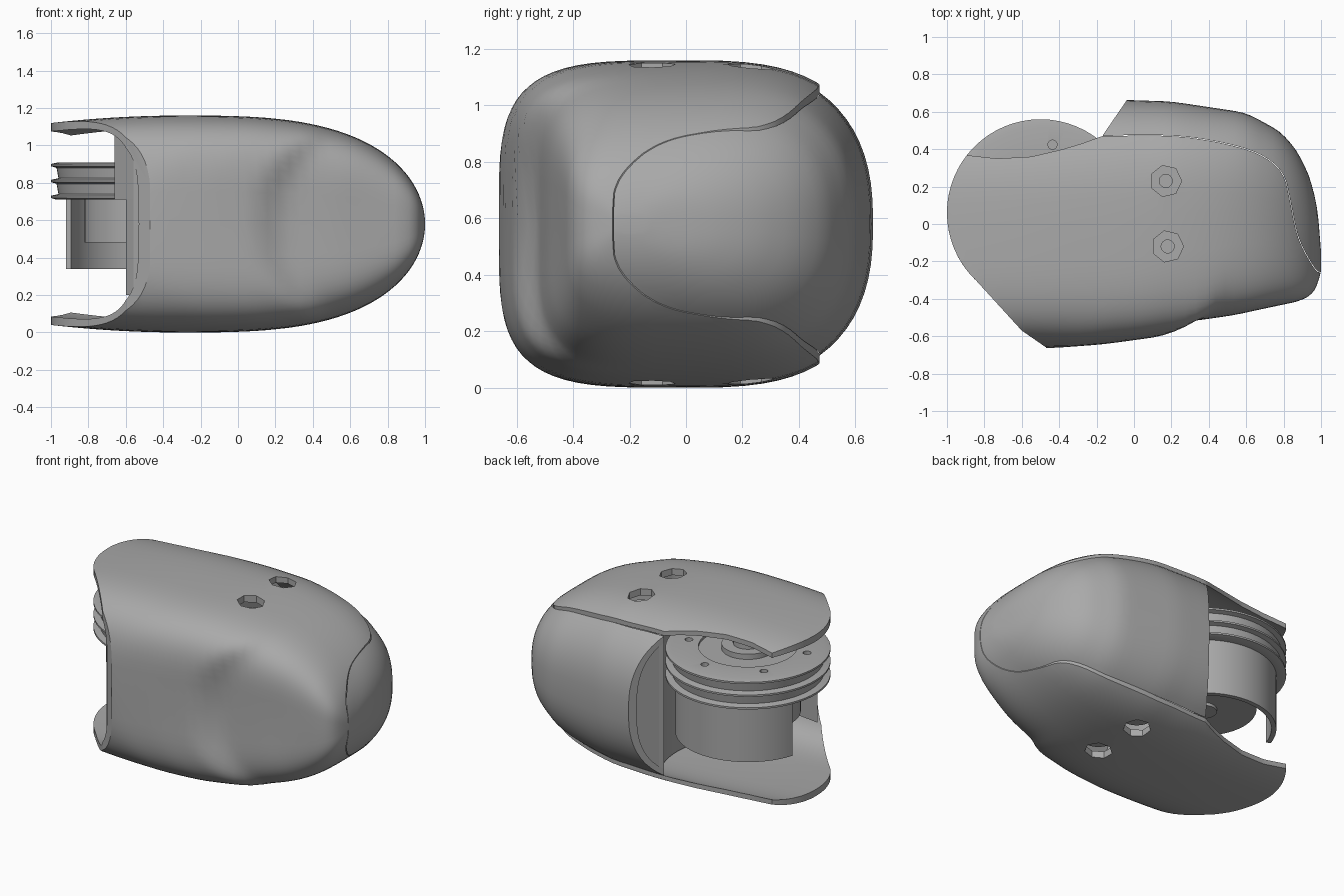
import bpy, bmesh, math
from math import sin, cos, pi, radians

cube = bpy.data.objects.get("Cube")
if cube:
    bpy.data.objects.remove(cube, do_unlink=True)

grey = bpy.data.materials.new("plain_grey")
grey.use_nodes = True
grey.diffuse_color = (0.4, 0.4, 0.4, 1)
grey.node_tree.nodes["Principled BSDF"].inputs["Base Color"].default_value = (0.4, 0.4, 0.4, 1)

MID = 0.58              # height of the symmetry plane
HUB = (-0.5, 0.06)      # axis of the pulley and motor


def make(name, bm):
    bmesh.ops.recalc_face_normals(bm, faces=bm.faces)
    mesh = bpy.data.meshes.new(name)
    bm.to_mesh(mesh)
    bm.free()
    mesh.materials.append(grey)
    ob = bpy.data.objects.new(name, mesh)
    bpy.context.collection.objects.link(ob)
    return ob


def activate(ob):
    bpy.ops.object.select_all(action='DESELECT')
    ob.select_set(True)
    bpy.context.view_layer.objects.active = ob


def boolean(ob, tool, operation):
    mod = ob.modifiers.new("cut", 'BOOLEAN')
    mod.operation, mod.solver, mod.object = operation, 'EXACT', tool
    activate(ob)
    bpy.ops.object.modifier_apply(modifier=mod.name)
    bpy.data.objects.remove(tool, do_unlink=True)


def smooth(ob, angle=30):
    activate(ob)
    bpy.ops.object.shade_smooth_by_angle(angle=radians(angle))


def prism(name, outline, z0, z1):
    bm = bmesh.new()
    face = bm.faces.new([bm.verts.new((x, y, z0)) for x, y in outline])
    top = bmesh.ops.extrude_face_region(bm, geom=[face])["geom"]
    for v in top:
        if isinstance(v, bmesh.types.BMVert):
            v.co.z = z1
    return make(name, bm)


def lathe(name, profile, centre, start=0, sweep=360, steps=64):
    """Turn a closed (radius, height) profile about a vertical axis."""
    bm = bmesh.new()
    full = sweep == 360
    rings = []
    for i in range(steps if full else steps + 1):
        a = radians(start + sweep * i / steps)
        rings.append([bm.verts.new((centre[0] + r * cos(a), centre[1] + r * sin(a), z))
                      for r, z in profile])
    n = len(profile)
    for i in range(steps):
        a, b = rings[i], rings[(i + 1) % len(rings)]
        for j in range(n):
            k = (j + 1) % n
            bm.faces.new((a[j], a[k], b[k], b[j]))
    if not full:
        bm.faces.new(rings[0])
        bm.faces.new(rings[-1])
    bmesh.ops.remove_doubles(bm, verts=bm.verts, dist=1e-5)
    return make(name, bm)


def lerp(table, x):
    if x <= table[0][0]:
        return table[0][1]
    for (x0, y0), (x1, y1) in zip(table, table[1:]):
        if x <= x1:
            return y0 + (y1 - y0) * (x - x0) / (x1 - x0)
    return table[-1][1]


def soft(table, x):
    w = min(0.05, max(0.0, 1 - x) * 0.5)
    return sum(lerp(table, x + w * k / 3) for k in range(-3, 4)) / 7


def round_off(path):
    """Cut the corners of an open path twice, keeping its ends."""
    for _ in range(2):
        cut = [path[0]]
        for (ax, ay), (bx, by) in zip(path, path[1:]):
            cut += [(ax + (bx - ax) * t, ay + (by - ay) * t) for t in (0.25, 0.75)]
        path = cut + [path[-1]]
    return path


FRONT = [(-1.1, -0.645), (-0.47, -0.665), (-0.2, -0.645), (0.09, -0.605), (0.2, -0.53),
         (0.5, -0.49), (0.9, -0.41), (0.96, -0.37), (0.985, -0.31), (1, -0.25)]
BACK = [(-1.1, 0.62), (-0.1, 0.665), (0.2, 0.655), (0.6, 0.595), (0.8, 0.485),
        (0.92, 0.32), (0.98, 0.1), (1, -0.15)]


def half_height(x):
    if x < -0.3:
        return MID - 0.04 * ((x + 0.3) / 0.7) ** 2
    return MID * math.sqrt(max(0, 1 - ((x + 0.3) / 1.3) ** 3))


def loft(name, x0, x1, inset, front_power, back_power, stations=44, segs=72):
    """Rounded body lofted along x; a higher power gives a squarer side."""
    bm = bmesh.new()
    rings = []
    for i in range(stations + 1):
        x = x0 + (x1 - x0) * sin(i / stations * pi / 2)
        h = half_height(x) - inset
        back = soft(BACK, x) - inset
        mid = (soft(FRONT, x) + back) / 2
        lag = 0.35 * min(1, max(0, (0.9 - x) / 0.5))    # curves the front hollow's edge
        ring = []
        for j in range(segs):
            a = 2 * pi * j / segs
            c, s = cos(a), sin(a)
            n = back_power if c > 0 else front_power
            w = math.copysign(abs(s) ** (2 / n), s)
            front = soft(FRONT, x - lag * w * w) + inset
            reach = (back - mid) if c > 0 else (mid - front)
            y = mid + reach * math.copysign(abs(c) ** (2 / n), c)
            ring.append(bm.verts.new((x, y, MID + h * w)))
        rings.append(ring)
    for a, b in zip(rings, rings[1:]):
        for j in range(segs):
            k = (j + 1) % segs
            bm.faces.new((a[j], a[k], b[k], b[j]))
    bm.faces.new(rings[0])
    bm.faces.new(rings[-1])
    return make(name, bm)


def shell(name, outline, back_power, hollow_power):
    """Hollow body trimmed to a plan outline."""
    ob = loft(name, -1.1, 0.999, 0, 4.0, back_power)
    boolean(ob, loft("hollow", -1.2, 0.95, 0.045, 4.8, hollow_power), 'DIFFERENCE')
    boolean(ob, prism("trim", outline, -0.5, 1.7), 'INTERSECT')
    return ob


def keep_inside(ob):
    boolean(ob, loft("limit", -1.15, 0.96, 0.025, 4.2, 2.5), 'INTERSECT')


# Plan line where the back cap meets the main housing
SEAM = round_off([(-0.17, 0.47), (0.2, 0.475), (0.45, 0.44), (0.67, 0.38), (0.8, 0.28),
                  (0.835, 0.12), (0.865, -0.04), (0.9, -0.13), (0.94, -0.2), (0.965, -0.24),
                  (0.99, -0.265), (1.2, -0.275)])
# Concave rear edge of the plates, then the round left end and the diagonal front edge
rear_edge = [(-0.28, 0.43), (-0.38, 0.4), (-0.55, 0.36), (-0.73, 0.35)]
round_end = [(HUB[0] + 0.5 * cos(radians(a)), HUB[1] + 0.5 * sin(radians(a)))
             for a in range(142, 228, 5)]
nose = [(-0.6, -0.57), (-0.47, -0.66), (-0.45, -0.9), (1.2, -0.9)]

# Main housing with its open left side
housing = shell("main_housing", rear_edge + round_end + nose + SEAM[::-1], 2.9, 3.6)

# Screw pockets, top and bottom
SCREWS = [(0.17, 0.23), (0.18, -0.12)]
for spot in SCREWS:
    for z in (-0.1, 1.0):
        boolean(housing, lathe("pocket", [(0, z), (0.085, z), (0.085, z + 0.26), (0, z + 0.26)],
                               spot, steps=7), 'DIFFERENCE')
smooth(housing)

# Back cap wrapping the rear and right end
cap = shell("back_cap", [(x + 0.002, y + 0.003) for x, y in SEAM]
            + [(1.2, 0.9), (-0.04, 0.9), (-0.04, 0.66)], 2.5, 2.8)
smooth(cap)

# Screw posts with recessed ends
for i, spot in enumerate(SCREWS):
    post = lathe("screw_post_%d" % (i + 1),
                 [(0.035, 0.1), (0.1, 0.1), (0.1, 1.06), (0.035, 1.06), (0.035, 1.0),
                  (0, 1.0), (0, 0.16), (0.035, 0.16)], spot, steps=24)
    smooth(post)

# Lip inside the front wall, longer in its upper part
lip = [(-0.56, -0.59), (-0.47, -0.65), (-0.3, -0.63), (-0.3, -0.57), (-0.45, -0.55)]
keep_inside(prism("front_lip_lower", lip + [(-0.6, -0.53)], 0.2, 0.71))
keep_inside(prism("front_lip_upper", lip + [(-0.66, -0.45)], 0.71, 1.07))

# Curved wall around the pulley bay, and the rim closing the cap's left edge
bay = lathe("bay_wall", [(0.53, 0.06), (0.56, 0.06), (0.56, 1.1), (0.53, 1.1)],
            HUB, start=-75, sweep=126, steps=36)
keep_inside(bay)
smooth(bay)
keep_inside(prism("cap_rim", [(-0.16, 0.465), (-0.035, 0.655), (0, 0.655), (-0.13, 0.45)],
                  0.06, 1.1))

# Grooved pulley with three rims
profile = [(0, 0.71), (0.44, 0.71)]
for z in (0.725, 0.81, 0.895):
    profile += [(0.47, z - 0.015), (0.5, z - 0.006), (0.5, z + 0.006), (0.46, z + 0.015)]
profile += [(0.3, 0.91), (0.3, 0.895), (0.16, 0.895), (0.16, 0.93), (0, 0.93)]
pulley = lathe("pulley", profile, HUB)
for k in range(6):
    a = radians(60 * k + 20)
    spot = (HUB[0] + 0.37 * cos(a), HUB[1] + 0.37 * sin(a))
    boolean(pulley, lathe("hole", [(0, 0.87), (0.025, 0.87), (0.025, 1), (0, 1)], spot, steps=12),
            'DIFFERENCE')
smooth(pulley)

# Motor under the pulley, and the curved guard around it
motor = lathe("motor", [(0, 0.46), (0.08, 0.46), (0.08, 0.48), (0.32, 0.48), (0.32, 0.715),
                        (0, 0.715)], HUB)
smooth(motor)
guard = lathe("motor_guard", [(0.41, 0.34), (0.44, 0.34), (0.44, 0.712), (0.41, 0.712)],
              HUB, start=-60, sweep=223)
smooth(guard)

# Axle into the top plate
axle = lathe("axle", [(0, 0.92), (0.09, 0.92), (0.09, 1.1), (0, 1.1)], HUB, steps=24)
smooth(axle)
